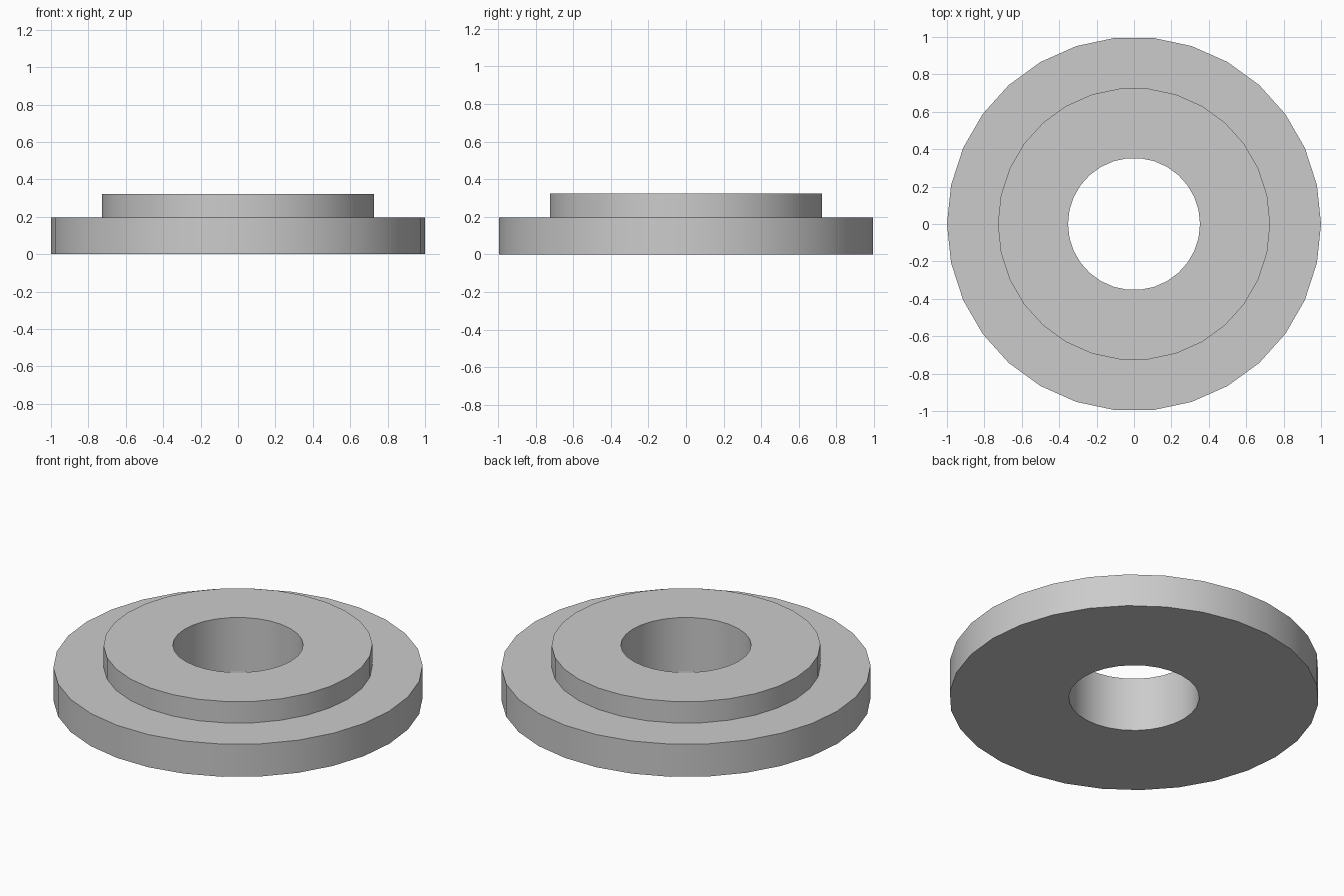
import bpy
import bmesh
from math import radians, tau
from mathutils import Vector

default_cube = bpy.data.objects.get("Cube")
if default_cube:
    bpy.data.objects.remove(default_cube, do_unlink=True)

SIDES = 30
HOLE, COLLAR, FLANGE = 0.353, 0.728, 1.0
FLANGE_TOP, COLLAR_TOP = 0.195, 0.323

# Plain grey metal
grey = bpy.data.materials.new("light_grey")
grey.use_nodes = True
colour = (0.6, 0.6, 0.6, 1)
grey.diffuse_color = colour
grey.node_tree.nodes["Principled BSDF"].inputs["Base Color"].default_value = colour

# Closed cross-section of flange and raised collar, around the through hole
section = [
    (HOLE, 0), (FLANGE, 0), (FLANGE, FLANGE_TOP),
    (COLLAR, FLANGE_TOP), (COLLAR, COLLAR_TOP), (HOLE, COLLAR_TOP),
]
bm = bmesh.new()
verts = [bm.verts.new((r, 0, z)) for r, z in section]
edges = [bm.edges.new((v, verts[i - 1])) for i, v in enumerate(verts)]

# Revolve the section into a solid ring
bmesh.ops.spin(bm, geom=verts + edges, cent=Vector(), axis=(0, 0, 1),
               angle=tau, steps=SIDES, use_merge=True)
bmesh.ops.remove_doubles(bm, verts=bm.verts, dist=0.0001)
bmesh.ops.recalc_face_normals(bm, faces=bm.faces)

mesh = bpy.data.meshes.new("stepped_flange")
bm.to_mesh(mesh)
bm.free()
mesh.materials.append(grey)
flange = bpy.data.objects.new("stepped_flange", mesh)
bpy.context.collection.objects.link(flange)

# Smooth walls with crisp rims
bpy.ops.object.select_all(action="DESELECT")
flange.select_set(True)
bpy.context.view_layer.objects.active = flange
bpy.ops.object.shade_smooth_by_angle(angle=radians(30))
